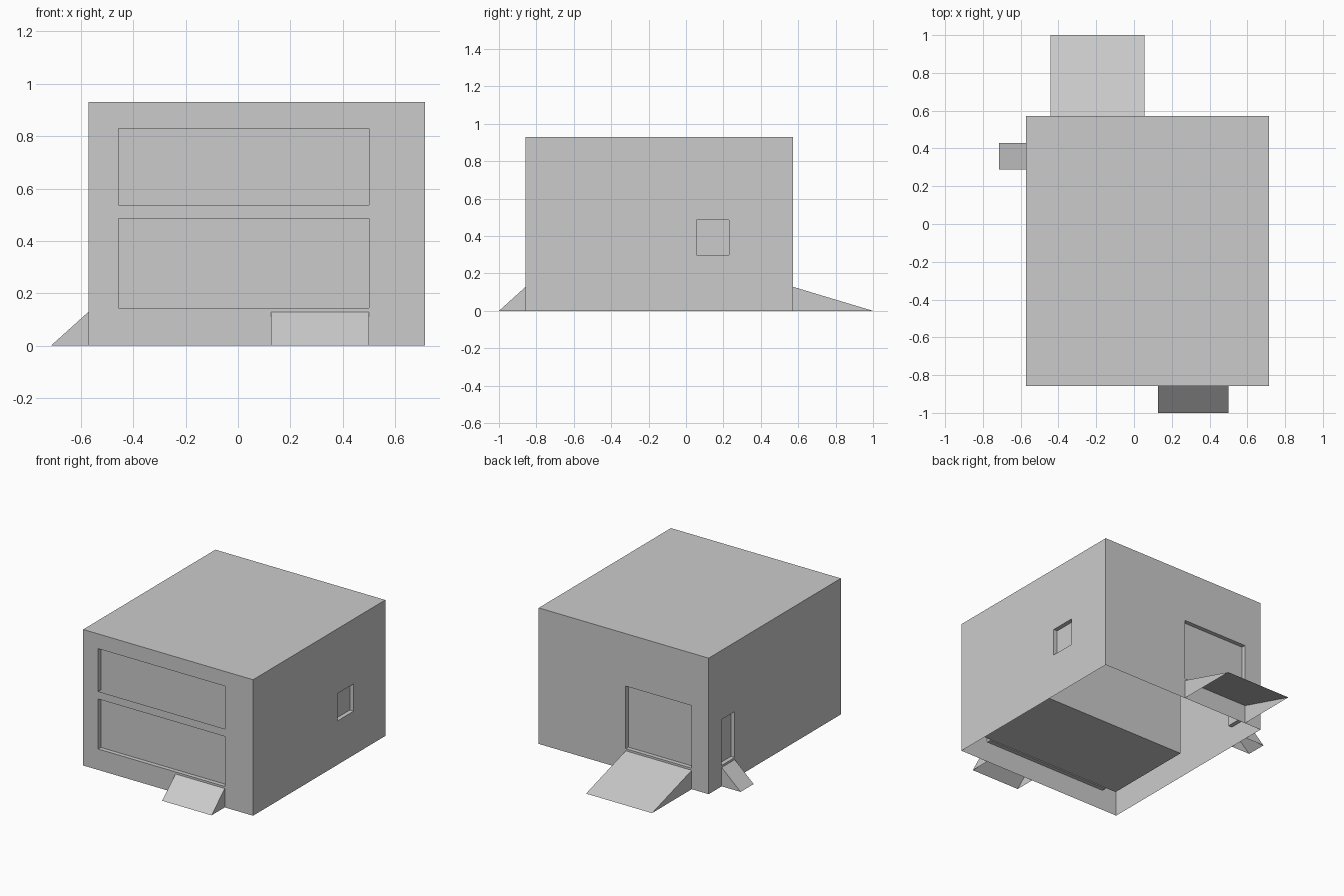
import bpy, bmesh
from mathutils import Vector

if "Cube" in bpy.data.objects:
    bpy.data.objects.remove(bpy.data.objects["Cube"], do_unlink=True)

# One plain grey for the whole building
grey = bpy.data.materials.new("concrete_grey")
grey.use_nodes = True
colour = (0.6, 0.6, 0.6, 1)
grey.diffuse_color = colour
grey.node_tree.nodes["Principled BSDF"].inputs["Base Color"].default_value = colour

X0, X1 = -0.571, 0.714
Y0, Y1 = -0.857, 0.571
TOP = 0.93
DEPTH = 0.029
SILL = 0.143
UPPER_SILL = 0.537
RAMP_TOP = 0.129


def make_object(name, bm):
    mesh = bpy.data.meshes.new(name)
    bm.to_mesh(mesh)
    bm.free()
    mesh.materials.append(grey)
    obj = bpy.data.objects.new(name, mesh)
    bpy.context.collection.objects.link(obj)
    return obj


def box(name, low, high):
    bm = bmesh.new()
    bmesh.ops.create_cube(bm, size=1)
    low, high = Vector(low), Vector(high)
    for v in bm.verts:
        v.co = (low + high) / 2 + v.co * (high - low)
    return make_object(name, bm)


def ramp(name, start, end, out):
    """Open-bottomed wedge from a wall-foot line, running outwards."""
    bm = bmesh.new()
    out, up = Vector(out), Vector((0, 0, RAMP_TOP))
    sides = []
    for foot in (Vector(start), Vector(end)):
        sides.append([bm.verts.new(p) for p in (foot, foot + up, foot + out)])
    a, b = sides
    bm.faces.new(a)
    bm.faces.new(b[::-1])
    bm.faces.new((a[1], b[1], b[2], a[2]))
    # Orient the wedge as a closed solid, then open its base and wall side
    caps = [bm.faces.new((a[0], a[2], b[2], b[0])),
            bm.faces.new((a[0], b[0], b[1], a[1]))]
    bmesh.ops.recalc_face_normals(bm, faces=bm.faces)
    bmesh.ops.delete(bm, geom=caps, context="FACES_ONLY")
    return make_object(name, bm)


# Building shell with shallow recesses for windows and doors
shell = box("building_shell", (X0, Y0, 0), (X1, Y1, TOP))
recesses = {
    "front_lower_window": ((-0.457, Y0 - 0.1, SILL), (0.5, Y0 + DEPTH, 0.485)),
    "front_upper_window": ((-0.457, Y0 - 0.1, UPPER_SILL), (0.5, Y0 + DEPTH, 0.829)),
    "side_window": ((X1 - DEPTH, 0.056, 0.3), (X1 + 0.1, 0.23, 0.487)),
    "back_door": ((-0.443, Y1 - DEPTH, SILL), (0.056, Y1 + 0.1, 0.571)),
    "side_door": ((X0 - 0.1, 0.289, SILL), (X0 + DEPTH, 0.43, 0.457)),
}
cutters = []
for name, (low, high) in recesses.items():
    cutter = box(name + "_cutter", low, high)
    cutter.hide_render = True
    cutters.append(cutter)
    cut = shell.modifiers.new(name, "BOOLEAN")
    cut.operation = "DIFFERENCE"
    cut.solver = "EXACT"
    cut.object = cutter

bpy.context.view_layer.update()
graph = bpy.context.evaluated_depsgraph_get()
carved = bpy.data.meshes.new_from_object(shell.evaluated_get(graph))
shell.modifiers.clear()
shell.data = carved
for cutter in cutters:
    bpy.data.objects.remove(cutter, do_unlink=True)

# Leave the underside of the shell and the upper window ledge open
bm = bmesh.new()
bm.from_mesh(carved)
openings = [f for f in bm.faces
            if any(all(abs(v.co.z - z) < 0.001 for v in f.verts)
                   for z in (0, UPPER_SILL))]
bmesh.ops.delete(bm, geom=openings, context="FACES")
bm.to_mesh(carved)
bm.free()

# Raised room behind the front windows, one wall thickness inside the shell
box("front_room", (X0 + DEPTH, Y0 + DEPTH, 0.15),
    (X1 - DEPTH, -0.186, TOP - DEPTH))

# Entrance ramps
ramp("front_ramp", (0.127, Y0, 0), (0.5, Y0, 0), (0, -0.143, 0))
ramp("back_ramp", (-0.443, Y1, 0), (0.056, Y1, 0), (0, 0.429, 0))
ramp("side_ramp", (X0, 0.289, 0), (X0, 0.43, 0), (-0.143, 0, 0))
